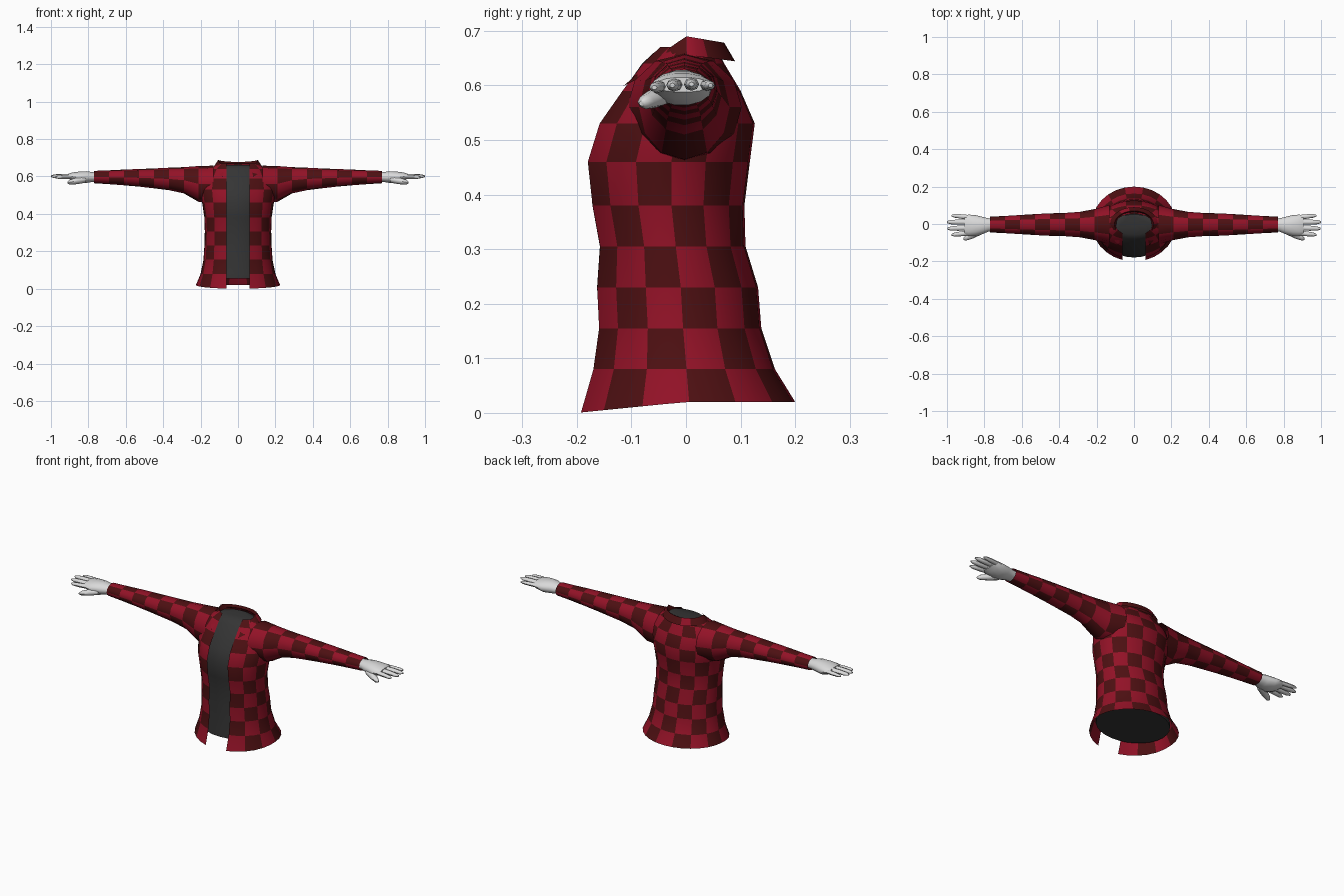
import bpy, bmesh, math
from mathutils import Vector

if "Cube" in bpy.data.objects:
    bpy.data.objects.remove(bpy.data.objects["Cube"])


def material(name, rgb):
    m = bpy.data.materials.new(name)
    m.diffuse_color = (*rgb, 1)
    m.use_nodes = True
    m.node_tree.nodes["Principled BSDF"].inputs["Base Color"].default_value = m.diffuse_color
    return m


RED = material("crimson", (0.29, 0.006, 0.02))
DARK = material("dark maroon", (0.075, 0.005, 0.006))
GREY = material("charcoal", (0.035, 0.035, 0.035))
WHITE = material("pale grey", (0.70, 0.70, 0.70))


def loft(name, rings, mats, closed=True, caps=False, flip=False, rule=None, angle=50):
    """Skin a list of point rings; rule(row, column) picks the material slot."""
    bm = bmesh.new()
    rows = [[bm.verts.new(p) for p in ring] for ring in rings]
    n = len(rows[0])
    for i in range(len(rows) - 1):
        for j in range(n if closed else n - 1):
            k = (j + 1) % n
            f = bm.faces.new((rows[i][j], rows[i][k], rows[i + 1][k], rows[i + 1][j]))
            f.material_index = rule(i, j) if rule else 0
    if caps:
        bm.faces.new(rows[0][::-1])
        bm.faces.new(rows[-1])
    if flip:
        bmesh.ops.reverse_faces(bm, faces=bm.faces[:])
    me = bpy.data.meshes.new(name)
    bm.to_mesh(me)
    bm.free()
    for m in mats:
        me.materials.append(m)
    ob = bpy.data.objects.new(name, me)
    bpy.context.collection.objects.link(ob)
    bpy.ops.object.select_all(action='DESELECT')
    ob.select_set(True)
    bpy.context.view_layer.objects.active = ob
    bpy.ops.object.shade_smooth_by_angle(angle=math.radians(angle))
    return ob


def checks(i, j):
    return (i + j // 2) % 2


# Torso profile: height, half width, front y, back y
TORSO = [(0.0, .225, -.20, .20), (.08, .20, -.178, .163), (.155, .185, -.168, .138),
         (.23, .18, -.172, .132), (.305, .178, -.166, .109), (.38, .18, -.18, .107),
         (.46, .192, -.188, .117), (.53, .205, -.165, .126), (.59, .195, -.122, .10),
         (.64, .155, -.085, .07), (.67, .10, -.06, .055)]


def torso_point(row, t, k=1.0):
    z, rx, yf, yb = row
    yc, ry = (yf + yb) / 2, (yb - yf) / 2
    return Vector((k * rx * math.sin(t), yc - k * ry * math.cos(t), z))


# Open checked shirt body, 13 checks around
COLS = 26
rings = []
for row in TORSO:
    gap = math.asin(.062 / row[1])
    ring = []
    for j in range(COLS + 1):
        t = gap + (2 * math.pi - 2 * gap) * j / COLS
        p = torso_point(row, t)
        if row[0] == 0:
            p.z = .02 * min(1, 1 - math.cos(t))
        ring.append(p)
    rings.append(ring)
loft("shirt_body", rings, [RED, DARK], closed=False, rule=checks)

# Undershirt filling the opening
inner = [(.055, .20, -.178, .163)] + TORSO[1:-1] + [(.662, .105, -.06, .055)]
loft("undershirt", [[torso_point(r, 2 * math.pi * j / 28, .94) for j in range(28)]
                    for r in inner], [GREY], caps=True)

# Folded collar: inner stand, crest, outer flap
stand, crest, flap = [], [], []
N = 22
for j in range(N + 1):
    t = math.radians(40 + 280 * j / N)
    s, c = math.sin(t), math.cos(t)
    front, back = max(0, c), max(0, -c)
    top = .69 - .012 * back - .05 * front
    stand.append((.092 * s, -.062 * c, top - .035))
    crest.append((.105 * s, -.07 * c, top))
    flap.append((.128 * s, -(.15 if c > 0 else .09) * c, top - .034 - .025 * front))
loft("collar", [stand, crest, flap], [DARK, RED], closed=False, flip=True,
     rule=lambda i, j: int(i == 1 and j // 2 % 4 == 2), angle=40)

# Sleeve profile, evenly spaced in x: half depth, centre z, half height
SLEEVE = [(.105, .560, .098), (.083, .560, .096), (.068, .580, .070), (.062, .587, .060),
          (.060, .590, .053), (.056, .593, .047), (.051, .595, .042), (.046, .596, .037),
          (.042, .597, .033)]
# Palm profile: x, centre y, half depth, centre z, half height
PALM = [(.74, -.005, .032, .597, .024), (.78, -.005, .036, .597, .027),
        (.81, -.008, .046, .597, .032), (.85, -.008, .056, .595, .032),
        (.885, -.007, .057, .599, .023), (.905, -.006, .050, .601, .014)]
# Digits: root, tip, root radius, tip radius
DIGITS = {"index_finger": ((.885, -.048, .598), (.975, -.058, .596), .013, .008),
          "middle_finger": ((.89, -.020, .601), (.997, -.025, .600), .014, .008),
          "ring_finger": ((.89, .010, .602), (1.0, .010, .602), .014, .008),
          "little_finger": ((.88, .036, .600), (.975, .045, .600), .012, .007),
          "thumb": ((.815, -.035, .585), (.912, -.080, .567), .021, .010)}


def ellipse(s, x, y, ry, z, rz, n):
    return [(s * x, y + ry * math.cos(2 * math.pi * j / n), z + rz * math.sin(2 * math.pi * j / n))
            for j in range(n)]


def digit(name, s, root, tip, r0, r1):
    a, b = Vector(root), Vector(tip)
    out = []
    for f, r in ((0, r0), (.45, r0), (.85, (r0 + r1) / 2), (1, r1 * .6)):
        c = a.lerp(b, f)
        out.append(ellipse(s, c.x, c.y, r, c.z, r * .85, 8))
    loft(name, out, [WHITE], caps=True, flip=s < 0)


for side, s in (("right", 1), ("left", -1)):
    rings = [ellipse(s, .13 + .08 * i, -.003, ry, z, rz, 12)
             for i, (ry, z, rz) in enumerate(SLEEVE)]
    loft(side + "_sleeve", rings, [RED, DARK], flip=s < 0, rule=checks)
    loft(side + "_palm", [ellipse(s, *p, 14) for p in PALM], [WHITE], caps=True, flip=s < 0)
    for name, d in DIGITS.items():
        digit(side + "_" + name, s, *d)
